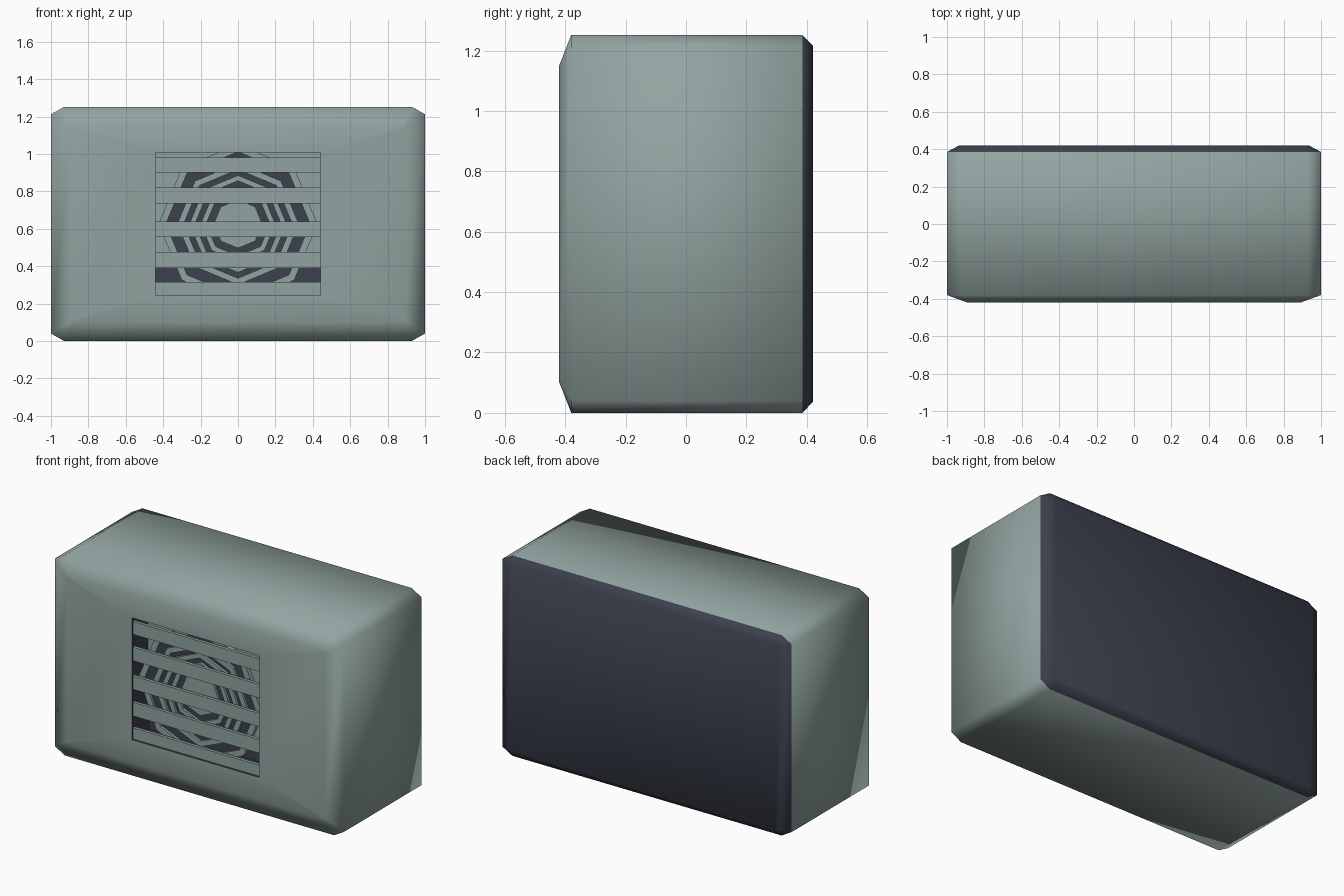
import bpy, bmesh, math

if "Cube" in bpy.data.objects:
    bpy.data.objects.remove(bpy.data.objects["Cube"])

def material(name, rgb):
    m = bpy.data.materials.new(name)
    m.diffuse_color = (*rgb, 1)
    m.use_nodes = True
    m.node_tree.nodes["Principled BSDF"].inputs["Base Color"].default_value = m.diffuse_color
    return m

LIGHT = material("grey_green", (0.285, 0.37, 0.355))
DARK = material("dark_slate", (0.045, 0.052, 0.075))
ZC = 0.626          # height of the body centre and fan axis

def finish(name, bm, mats):
    bmesh.ops.remove_doubles(bm, verts=bm.verts, dist=1e-5)
    bmesh.ops.recalc_face_normals(bm, faces=bm.faces)
    me = bpy.data.meshes.new(name)
    bm.to_mesh(me)
    bm.free()
    for m in mats:
        me.materials.append(m)
    ob = bpy.data.objects.new(name, me)
    bpy.context.collection.objects.link(ob)
    return ob

def box(name, x0, x1, y0, y1, z0, z1, mat):
    bm = bmesh.new()
    bmesh.ops.create_cube(bm, size=1)
    for v in bm.verts:
        v.co = ((x0 + x1) / 2 + v.co.x * (x1 - x0),
                (y0 + y1) / 2 + v.co.y * (y1 - y0),
                (z0 + z1) / 2 + v.co.z * (z1 - z0))
    return finish(name, bm, [mat])

def octagon_ring(name, r_in, r_out, y0, y1, mat):
    # flat eight-sided ring around the fan axis (r_in 0 gives a disc)
    bm = bmesh.new()
    def loop(r, y):
        return [bm.verts.new((r * math.cos(i * math.pi / 4), y,
                              ZC + r * math.sin(i * math.pi / 4))) for i in range(8)]
    a, b = loop(r_out, y0), loop(r_out, y1)
    loops = [a, b]
    if r_in > 0:
        loops = [a, b, loop(r_in, y1), loop(r_in, y0), a]
    else:
        bm.faces.new(a)
        bm.faces.new(b)
    for p, q in zip(loops, loops[1:]):
        for i in range(8):
            j = (i + 1) % 8
            bm.faces.new((p[i], p[j], q[j], q[i]))
    return finish(name, bm, [mat])

# casing: chamfered loops from the recess floor, round the front, to the back
# each loop: half width, half height, corner cut x, corner cut z, y, material of next band
LOOPS = [(0.44, 0.381, 0, 0, -0.25, 1), (0.44, 0.381, 0, 0, -0.42, 0),
         (0.89, 0.524, 0.01, 0.01, -0.42, 0), (1.0, 0.626, 0.07, 0.04, -0.38, 0),
         (1.0, 0.626, 0.07, 0.04, 0.385, 1), (0.935, 0.59, 0.02, 0.015, 0.42, 1)]
bm = bmesh.new()
rows = []
for w, h, cx, cz, y, _ in LOOPS:
    pts = [(w, h - cz), (w - cx, h), (cx - w, h), (-w, h - cz),
           (-w, cz - h), (cx - w, -h), (w - cx, -h), (w, cz - h)]
    rows.append([bm.verts.new((x, y, ZC + z)) for x, z in pts])
for (p, q), spec in zip(zip(rows, rows[1:]), LOOPS):
    for i in range(8):
        j = (i + 1) % 8
        bm.faces.new((p[i], p[j], q[j], q[i])).material_index = spec[5]
for cap in (rows[0], rows[-1]):
    bm.faces.new(cap).material_index = 1
casing = finish("casing", bm, [LIGHT, DARK])
bpy.context.view_layer.objects.active = casing
casing.select_set(True)
bpy.ops.object.shade_smooth_by_angle(angle=math.radians(75))
casing.select_set(False)

# light panel at the back of the recess
box("recess_panel", -0.44, 0.44, -0.26, -0.245, 0.39, 1.007, LIGHT)

# fan guard: dark disc, outer rim, concentric rings and hub
octagon_ring("fan_disc", 0, 0.39, -0.36, -0.345, DARK)
octagon_ring("fan_rim", 0.385, 0.425, -0.375, -0.345, LIGHT)
for i, (a, b) in enumerate([(0.17, 0.20), (0.23, 0.26), (0.29, 0.325)]):
    octagon_ring(f"guard_ring_{i + 1}", a, b, -0.375, -0.355, LIGHT)
octagon_ring("fan_hub", 0, 0.13, -0.375, -0.355, LIGHT)

# horizontal louvre slats
for i, (z0, z1) in enumerate([(0.247, 0.316), (0.39, 0.476), (0.556, 0.64),
                              (0.735, 0.82), (0.90, 0.98)]):
    box(f"slat_{i + 1}", -0.44, 0.44, -0.41, -0.39, z0, z1, LIGHT)
